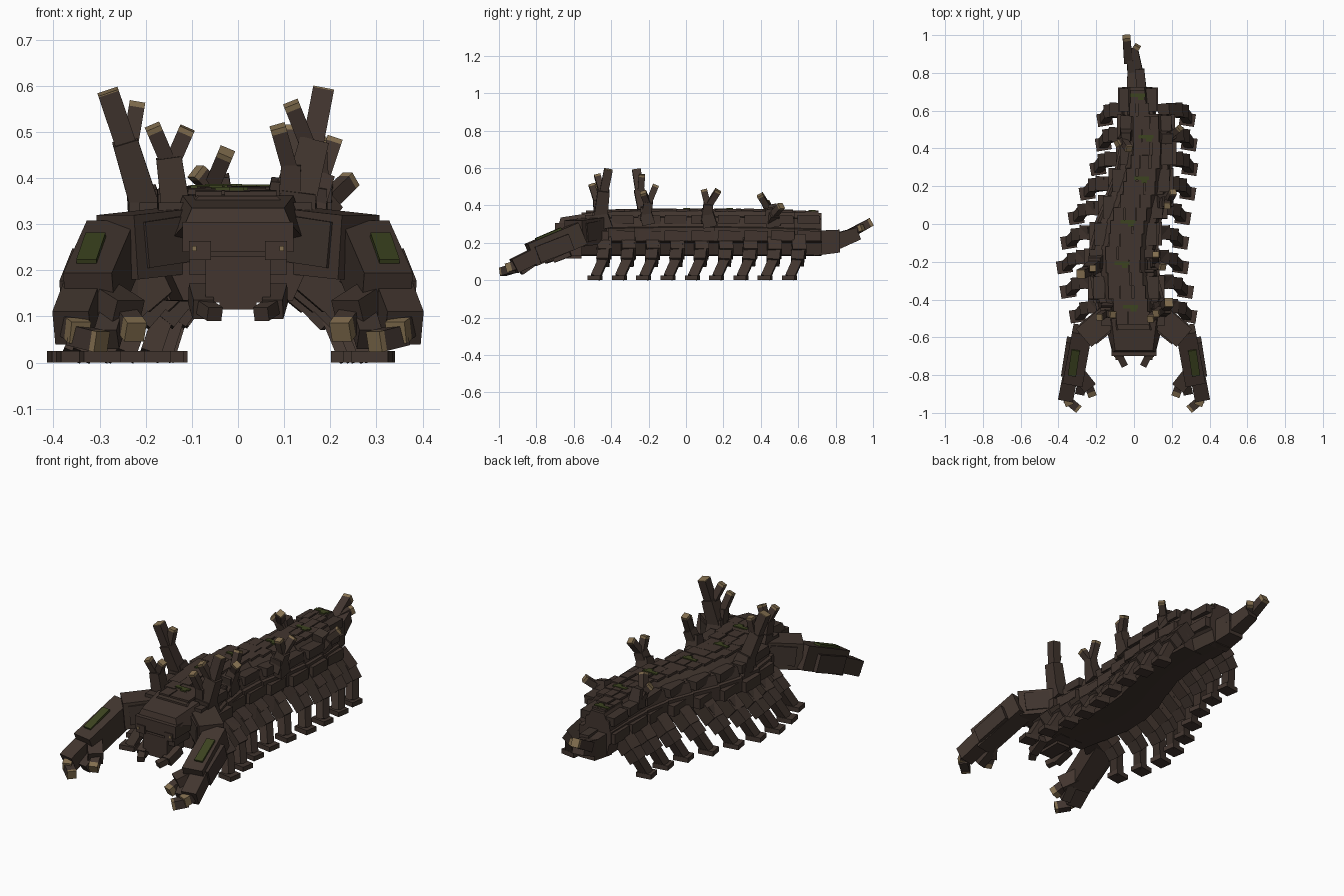
import bpy, bmesh, math, random
from mathutils import Vector

random.seed(4)


def mat(name, rgb):
    m = bpy.data.materials.new(name)
    m.diffuse_color = (*rgb, 1)
    return m


BARK = mat("bark brown", (0.054, 0.036, 0.028))
DARK = mat("dark bark", (0.050, 0.034, 0.027))
MOSS = mat("moss green", (0.045, 0.056, 0.014))
WOOD = mat("cut wood tan", (0.23, 0.16, 0.08))


def finish(name, bm, material):
    bmesh.ops.recalc_face_normals(bm, faces=bm.faces)
    me = bpy.data.meshes.new(name)
    bm.to_mesh(me)
    bm.free()
    me.materials.append(material)
    ob = bpy.data.objects.new(name, me)
    bpy.context.collection.objects.link(ob)
    return ob


def loft(name, rings, material):
    """Closed solid through matching rings of points."""
    bm = bmesh.new()
    rs = [[bm.verts.new(p) for p in r] for r in rings]
    n = len(rs[0])
    for a, b in zip(rs, rs[1:]):
        for i in range(n):
            bm.faces.new((a[i], a[(i + 1) % n], b[(i + 1) % n], b[i]))
    bm.faces.new(rs[0])
    bm.faces.new(rs[-1])
    return finish(name, bm, material)


def beam(name, p, q, w, h, material=BARK, taper=1.0, cap=0.0):
    """Four-sided beam from p to q, with an optional tan end block."""
    p, q = Vector(p), Vector(q)
    d = (q - p).normalized()
    ref = Vector((0, 1, 0)) if abs(d.z) > 0.75 else Vector((0, 0, 1))
    s = d.cross(ref).normalized()
    u = s.cross(d)

    def ring(c, k):
        return [c + s * (w * k * a / 2) + u * (h * k * b / 2)
                for a, b in ((-1, -1), (1, -1), (1, 1), (-1, 1))]
    e = q - d * cap
    loft(name, [ring(p, 1), ring(e, taper)], material)
    if cap:
        loft(name + "_cut_end", [ring(e, taper), ring(q, taper)], WOOD)


def box(name, x0, x1, y0, y1, z0, z1, material=BARK):
    beam(name, ((x0 + x1) / 2, y0, (z0 + z1) / 2),
         ((x0 + x1) / 2, y1, (z0 + z1) / 2), x1 - x0, z1 - z0, material)


# Body curve: y, centre x, leg spread
TRACK = [(-.70, 0, .31), (-.5, 0, .32), (-.4, -.03, .34), (-.2, -.065, .335),
         (0, -.035, .315), (.2, .03, .29), (.35, .065, .26), (.58, .064, .245),
         (.61, .025, .165), (.75, .015, .15)]


def track(y):
    y = min(max(y, TRACK[0][0]), TRACK[-1][0])
    for a, b in zip(TRACK, TRACK[1:]):
        if y <= b[0]:
            t = (y - a[0]) / (b[0] - a[0])
            return a[1] + t * (b[1] - a[1]), a[2] + t * (b[2] - a[2])


def arch(y):
    """Gentle rise of the back towards the middle."""
    return .012 * (1 - ((y - .05) / .65) ** 2)


# Body shell: overlapping segments with a stepped half profile
HALF = [(.0, .36), (.085, .36), (.115, .33), (.15, .325), (.165, .275),
        (.18, .27), (.18, .21), (.15, .2), (.12, .135), (0, .13)]
PROFILE = HALF + [(-x, z) for x, z in HALF[-2:0:-1]]
for i in range(9):
    y0 = -.56 + .142 * i
    rings = []
    for y, k in ((y0, 1.0), (y0 + .148, .95)):
        c, s = track(min(y, .575) if i < 8 else max(y, .61))
        rings.append([(c + x * k * (s / .32), y, z + (arch(y) if z > .25 else 0))
                      for x, z in PROFILE])
    loft("body_segment", rings, BARK)

# Bark scales along the back and the flanks
for i in range(18):
    y = -.50 + .069 * i
    c, s = track(y)
    for k in (-1, 0, 1):
        x = c + k * .06 * s / .32 + random.uniform(-.006, .006)
        z = .363 + arch(y) + random.uniform(-.002, .003)
        beam("back_scale", (x, y - .035, z), (x, y + .036, z + .002),
             .057 * (s / .32), .012, BARK)
for i in range(9):
    y = -.54 + .142 * i
    c, s = track(y + .06)
    for side in (-1, 1):
        x = c + side * .135 * s / .32
        beam("flank_plate", (x, y, .325), (x, y + .12, .322), .06, .045, DARK)
        x = c + side * .172 * s / .32
        beam("rib_plate", (x, y, .238), (x, y + .125, .236), .04, .055, BARK)

# Moss patches on the spine
for y in (-.44, -.21, .01, .24, .46, .68):
    c, s = track(y)
    z = .371 + arch(y)
    box("moss_patch", c - .04, c + .04, y - .008, y + .012, z - .004, z + .004, MOSS)
    box("moss_patch_corner", c + .0, c + .03, y - .024, y - .008, z - .004, z + .004, MOSS)

# Walking legs
for i in range(9):
    y = -.485 + .13 * i
    c, s = track(y)
    s += .012
    for side in (-1, 1):
        def P(r, dy, z):
            return (c + side * r, y + dy, z)
        beam("leg_hip", P(.36 * s, .045, .22), P(.64 * s, .05, .14), .075, .08, BARK)
        beam("leg_thigh", P(.50 * s, .05, .19), P(.77 * s, .04, .095), .065, .07, DARK)
        beam("leg_shin", P(.74 * s, .045, .115), P(.86 * s, 0, .015), .045, .05, BARK)
        beam("foot", P(s - .08, .005, .0125), P(s, -.008, .0125), .068, .025, BARK)

# Head
box("head_brow", -.12, .12, -.70, -.5, .24, .305)
loft("head_crown", [[(-.115, -.68, .30), (.115, -.68, .30), (.1, -.67, .335), (-.1, -.67, .335)],
                    [(-.16, -.5, .25), (.16, -.5, .25), (.12, -.5, .362), (-.12, -.5, .362)]], BARK)
box("head_face", -.105, .105, -.685, -.5, .19, .245, DARK)
box("head_jaw", -.07, .07, -.70, -.5, .13, .23)
box("chin", -.04, .04, -.70, -.56, .115, .148)
for side in (-1, 1):
    box("eye_socket", side * .082 - .024, side * .082 + .024, -.705, -.6, .222, .264)
    box("eye", side * .095 - .005, side * .095 + .005, -.709, -.7, .242, .253, WOOD)
    beam("mandible", (side * .085, -.62, .15), (side * .075, -.71, .115), .045, .045)
    beam("mandible_tip", (side * .08, -.69, .125), (side * .05, -.75, .105), .035, .03)

# Front claw arms
for m in (-1, 1):
    def A(x, y, z):
        return (m * x, y, z)
    beam("shoulder", A(.10, -.46, .268), A(.262, -.60, .25), .125, .14)
    beam("shoulder_pad", A(.14, -.50, .27), A(.24, -.58, .255), .14, .10, DARK)
    beam("forearm", A(.272, -.56, .25), A(.322, -.83, .135), .105, .125, BARK, 1.02)
    beam("forearm_side", A(.30, -.62, .205), A(.328, -.80, .135), .115, .09, DARK)
    beam("forearm_moss", A(.308, -.665, .268), A(.328, -.80, .210), .044, .03, MOSS)
    beam("claw_outer", A(.335, -.79, .14), A(.360, -.92, .075), .08, .08)
    beam("claw_outer_tip", A(.368, -.89, .085), A(.342, -.955, .065), .045, .048, BARK, 1, .032)
    beam("claw_hook", A(.355, -.93, .06), A(.295, -.98, .045), .045, .045, DARK, 1, .014)
    beam("claw_inner", A(.295, -.79, .135), A(.24, -.86, .10), .075, .075)
    beam("claw_inner_tip", A(.25, -.83, .105), A(.222, -.905, .066), .045, .045, BARK, 1, .028)
    beam("claw_thumb", A(.27, -.82, .10), A(.285, -.89, .05), .05, .05, DARK)

# Tail with forked tip
beam("tail_base", (.015, .68, .195), (.01, .82, .20), .11, .13, BARK, .8)
beam("tail_middle", (.01, .78, .20), (-.01, .92, .25), .085, .09, BARK, .75)
beam("tail_ridge", (.04, .70, .24), (.03, .82, .245), .05, .05, DARK)
beam("tail_tip", (-.03, .86, .24), (-.04, .992, .312), .046, .05, BARK, .9, .016)
beam("tail_fork", (-.025, .87, .25), (.02, .945, .282), .038, .038, BARK, .9, .018)

# Branches on the back: base, fork point, tips, trunk width
BRANCHES = [
    ((.12, -.46, .30), (.165, -.44, .48), [(.185, -.415, .592), (.115, -.475, .562)], .075),
    ((.11, -.46, .31), (.115, -.475, .43), [(.086, -.505, .512)], .05),
    ((-.13, -.46, .30), (-.15, -.47, .445), [(-.185, -.495, .512), (-.11, -.48, .508)], .065),
    ((-.19, -.21, .30), (-.245, -.25, .48), [(-.282, -.265, .588), (-.218, -.235, .565)], .065),
    ((.09, -.22, .32), (.12, -.20, .42), [(.115, -.16, .51), (.155, -.23, .47)], .055),
    ((.15, .11, .31), (.185, .12, .41), [(.208, .172, .48), (.175, .095, .485)], .06),
    ((-.04, .46, .33), (-.06, .44, .39), [(-.025, .395, .457), (-.092, .425, .415)], .05),
    ((.16, .45, .31), (.20, .47, .355), [(.245, .51, .398)], .06)]
for base, fork, tips, w in BRANCHES:
    beam("branch_trunk", base, fork, w, w, BARK, .85)
    beam("branch_root", (base[0], base[1] + .02, base[2] - .02),
         (base[0] * 1.1, base[1], base[2] + .075), w * 1.4, w * 1.3, DARK, .7)
    for j, tip in enumerate(tips):
        big = len(tips) > 1 and tip[2] > .58
        start = Vector(fork) * .85 + Vector(base) * .15
        t = .046 if big else .034
        beam("branch_tip", start, tip, t, t, BARK, 1, .003 if big else .012)
